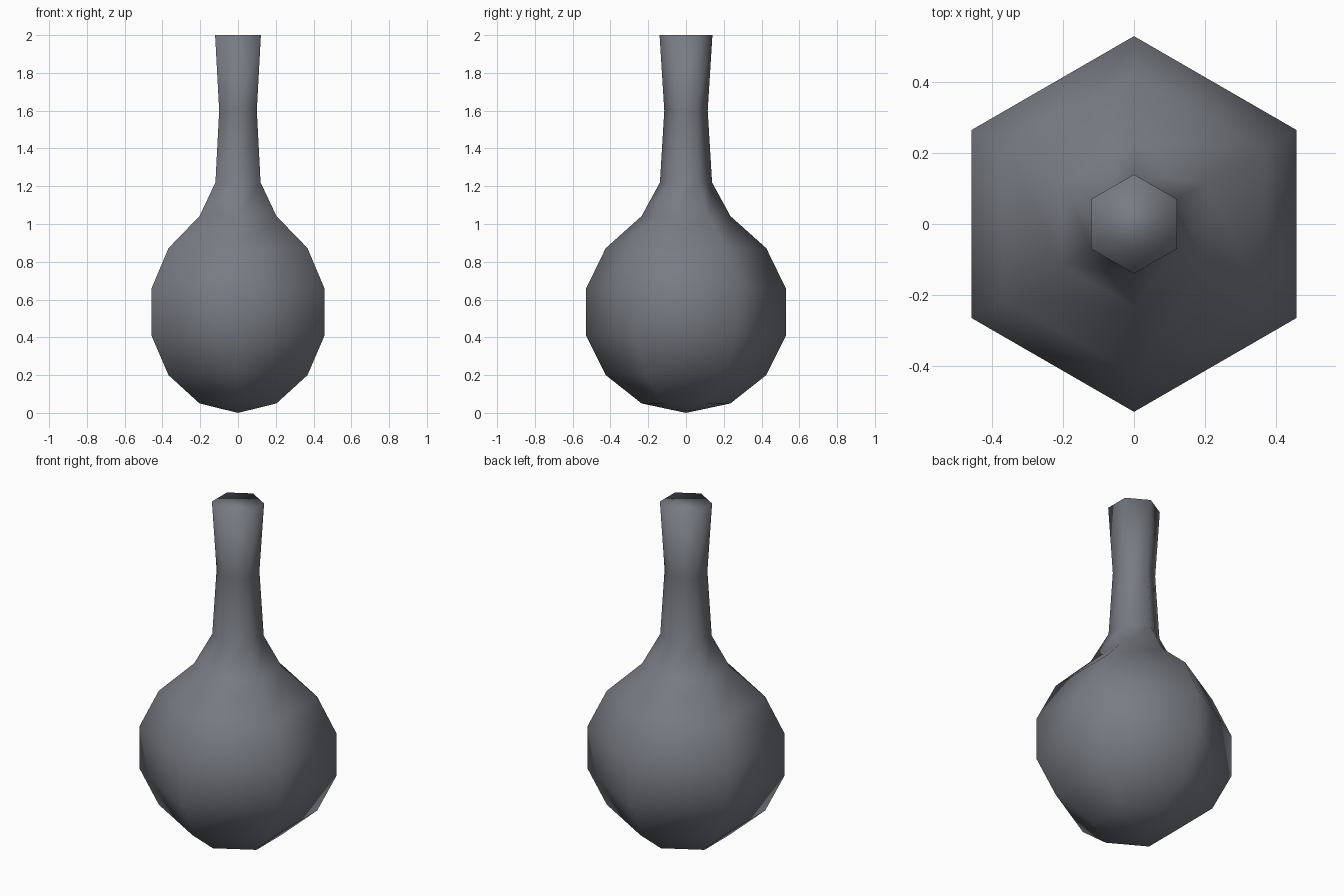
import bpy, bmesh, math

if "Cube" in bpy.data.objects:
    bpy.data.objects.remove(bpy.data.objects["Cube"])

SIDES = 6
# Profile (corner radius, height): round bulb, shoulder, flared neck
PROFILE = [(0.235, 0.05), (0.425, 0.20), (0.53, 0.412), (0.53, 0.656),
           (0.425, 0.872), (0.235, 1.042), (0.138, 1.22), (0.115, 1.60), (0.14, 2.0)]

glass = bpy.data.materials.new("dark grey")
glass.diffuse_color = (0.19, 0.20, 0.23, 1)
glass.use_nodes = True
glass.node_tree.nodes["Principled BSDF"].inputs["Base Color"].default_value = glass.diffuse_color

bm = bmesh.new()


def ring(r, z):
    """Hexagonal ring with corners on the y axis."""
    return [bm.verts.new((r * math.cos(a), r * math.sin(a), z))
            for a in (math.pi / 2 + i * math.tau / SIDES for i in range(SIDES))]


rings = [ring(r, z) for r, z in PROFILE]

# Walls
for low, high in zip(rings, rings[1:]):
    for i in range(SIDES):
        j = (i + 1) % SIDES
        bm.faces.new((low[i], low[j], high[j], high[i]))

# Pointed base and flat closed top
tip = bm.verts.new((0, 0, 0))
for i in range(SIDES):
    bm.faces.new((tip, rings[0][(i + 1) % SIDES], rings[0][i]))
bm.faces.new(rings[-1])

bmesh.ops.recalc_face_normals(bm, faces=bm.faces)
for f in bm.faces:
    f.smooth = True

mesh = bpy.data.meshes.new("round_flask")
bm.to_mesh(mesh)
bm.free()
mesh.materials.append(glass)
flask = bpy.data.objects.new("round_flask", mesh)
bpy.context.collection.objects.link(flask)
